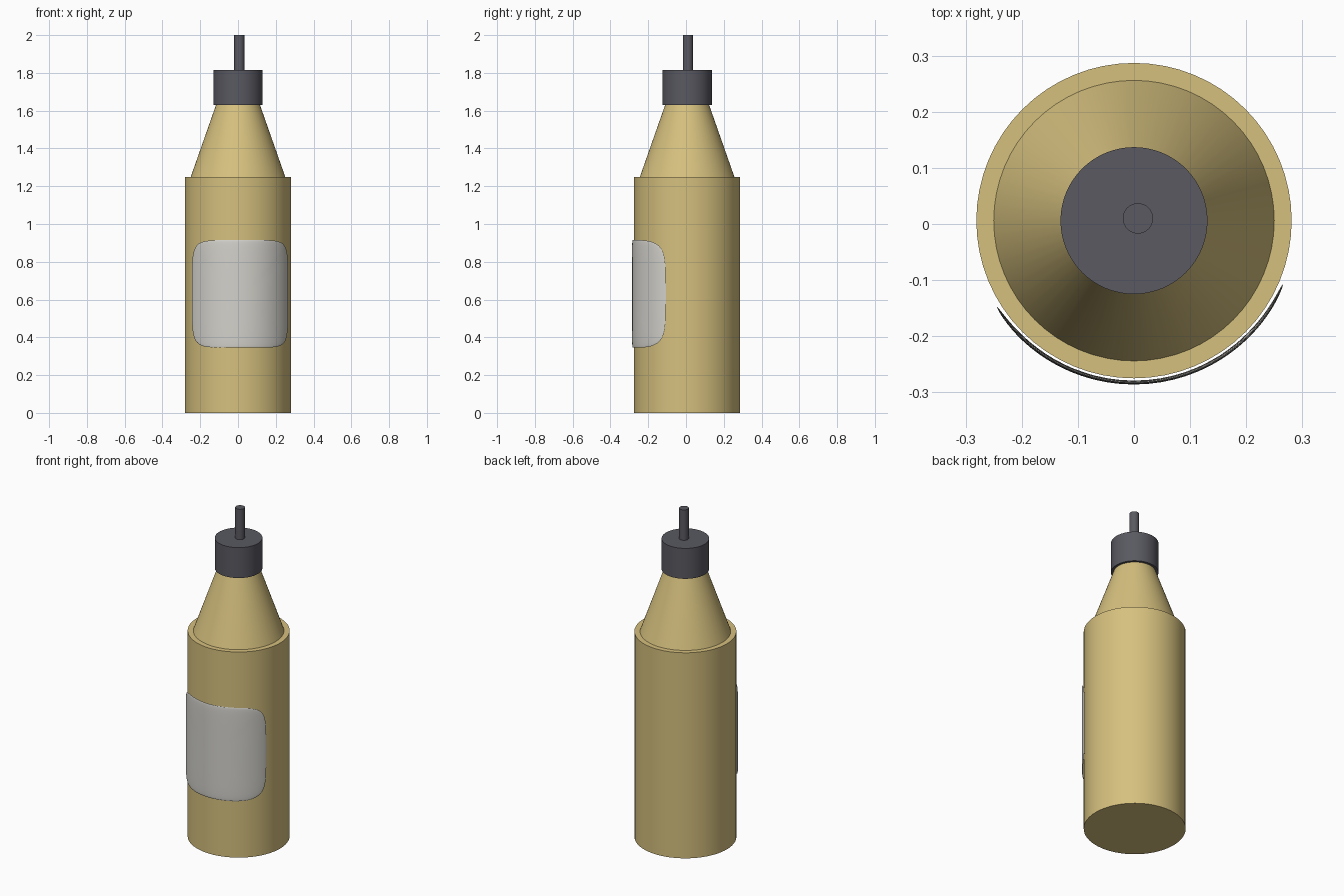
import bpy, bmesh, math

cube = bpy.data.objects.get("Cube")
if cube:
    bpy.data.objects.remove(cube, do_unlink=True)


def material(name, rgb):
    m = bpy.data.materials.new(name)
    m.use_nodes = True
    m.diffuse_color = (*rgb, 1)
    m.node_tree.nodes["Principled BSDF"].inputs["Base Color"].default_value = (*rgb, 1)
    return m


tan = material("tan plastic", (0.67, 0.53, 0.21))
grey = material("dark grey plastic", (0.10, 0.10, 0.12))
white = material("off white paper", (0.65, 0.64, 0.60))

CY = 0.006  # bottle axis in y


def finish(name, bm, mat):
    bmesh.ops.recalc_face_normals(bm, faces=bm.faces)
    mesh = bpy.data.meshes.new(name)
    bm.to_mesh(mesh)
    bm.free()
    mesh.materials.append(mat)
    ob = bpy.data.objects.new(name, mesh)
    bpy.context.collection.objects.link(ob)
    bpy.ops.object.select_all(action="DESELECT")
    ob.select_set(True)
    bpy.context.view_layer.objects.active = ob
    bpy.ops.object.shade_smooth_by_angle(angle=math.radians(35))
    return ob


def tapered(name, r1, r2, z1, z2, mat, x=0, y=CY, sides=64):
    bm = bmesh.new()
    bmesh.ops.create_cone(bm, cap_ends=True, segments=sides,
                          radius1=r1, radius2=r2, depth=z2 - z1)
    bmesh.ops.translate(bm, verts=bm.verts, vec=(x, y, (z1 + z2) / 2))
    return finish(name, bm, mat)


# Bottle, shoulder, cap and spout
tapered("bottle_body", 0.281, 0.281, 0, 1.25, tan)
tapered("bottle_shoulder", 0.25, 0.113, 1.25, 1.64, tan)
tapered("cap", 0.131, 0.131, 1.63, 1.815, grey)
tapered("spout", 0.027, 0.027, 1.81, 2.0, grey, x=0.007, y=0.010, sides=32)


# Wrapped label: a rounded rectangle bent round the body, thinning to its rim
def label():
    a0, a1 = math.radians(212.3), math.radians(336.9)
    z_mid, half_h, power, cols, rows = 0.63, 0.285, 5.5, 40, 24
    bm = bmesh.new()

    def sheet(side):
        grid = []
        for i in range(cols + 1):
            u = math.sin((i / cols - 0.5) * math.pi)
            line = []
            for j in range(rows + 1):
                v = math.sin((j / rows - 0.5) * math.pi)
                # pull the square's points inside a superellipse
                big = max(abs(u), abs(v))
                norm = (abs(u) ** power + abs(v) ** power) ** (1 / power)
                k = big / norm if norm > 1e-9 else 1
                thick = 0.0035 * math.sqrt(max(0, 1 - big ** 8))
                r = 0.2885 + side * thick
                a = (a0 + a1) / 2 + u * k * (a1 - a0) / 2
                line.append(bm.verts.new((r * math.cos(a), CY + r * math.sin(a),
                                          z_mid + v * k * half_h)))
            grid.append(line)
        for i in range(cols):
            for j in range(rows):
                bm.faces.new((grid[i][j], grid[i + 1][j],
                              grid[i + 1][j + 1], grid[i][j + 1]))

    sheet(1)
    sheet(-1)
    bmesh.ops.remove_doubles(bm, verts=bm.verts, dist=1e-5)
    return finish("label", bm, white)


label()
